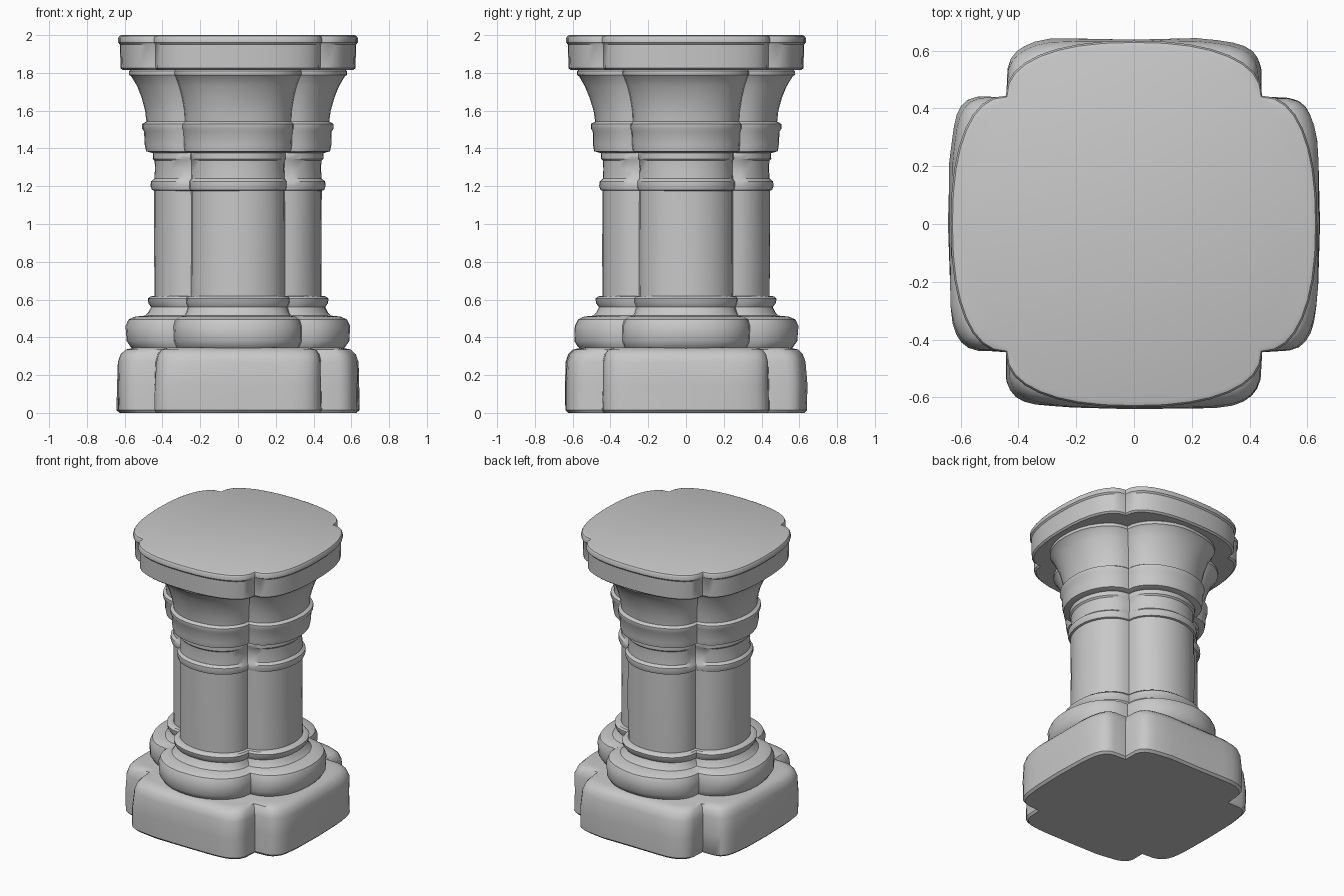
import bpy, bmesh, math
from mathutils import Vector, noise

cube = bpy.data.objects.get("Cube")
if cube:
    bpy.data.objects.remove(cube, do_unlink=True)

stone = bpy.data.materials.new("grey stone")
stone.use_nodes = True
GREY = (0.58, 0.58, 0.58, 1)
stone.diffuse_color = GREY
stone.node_tree.nodes["Principled BSDF"].inputs["Base Color"].default_value = GREY

SEGS = 16  # points along each of the four lobes


def four_lobes(half, notch, square):
    """Outline of four rounded lobes meeting at inward corners."""
    points = []
    for quarter in range(4):
        turn = quarter * math.pi / 2
        for i in range(SEGS):
            a = -math.pi / 2 + math.pi * i / SEGS
            c, s = max(math.cos(a), 0), math.sin(a)
            x = notch + (half - notch) * c ** (2 / square)
            y = notch * math.copysign(abs(s) ** (2 / square), s)
            points.append((x * math.cos(turn) - y * math.sin(turn),
                           x * math.sin(turn) + y * math.cos(turn)))
    return points


def loft(name, profile, depth, square, wear=0.0):
    """Stack lobed outlines; depth is the notch as a share of the half width."""
    bm = bmesh.new()
    rings = []
    for z, half in profile:
        ring = []
        for x, y in four_lobes(half, half * depth, square):
            k = 1 + wear * noise.noise(Vector((x * 5, y * 5, z * 5)))
            ring.append(bm.verts.new((x * k, y * k, z)))
        rings.append(ring)
    for low, high in zip(rings, rings[1:]):
        for i in range(len(low)):
            j = (i + 1) % len(low)
            bm.faces.new((low[i], low[j], high[j], high[i]))
    bm.faces.new(rings[0][::-1])
    bm.faces.new(rings[-1])
    mesh = bpy.data.meshes.new(name)
    bm.to_mesh(mesh)
    bm.free()
    mesh.materials.append(stone)
    obj = bpy.data.objects.new(name, mesh)
    bpy.context.collection.objects.link(obj)
    bpy.ops.object.select_all(action='DESELECT')
    obj.select_set(True)
    bpy.context.view_layer.objects.active = obj
    bpy.ops.object.shade_smooth_by_angle(angle=math.radians(35))
    return obj


# Heavy worn block at the foot
loft("plinth", [(0, 0.625), (0.015, 0.64), (0.15, 0.64), (0.27, 0.635),
                (0.31, 0.62), (0.335, 0.595), (0.345, 0.55)], 0.69, 4.5, 0.02)

# Wide rounded moulding with a hollow and a small collar above it
loft("base_moulding", [(0.33, 0.55), (0.35, 0.57), (0.38, 0.59), (0.46, 0.592),
                       (0.495, 0.575), (0.51, 0.54), (0.515, 0.49), (0.53, 0.475),
                       (0.56, 0.46), (0.58, 0.475), (0.605, 0.48), (0.617, 0.465),
                       (0.62, 0.44)], 0.57, 2.1, 0.015)

# Clustered shaft
loft("shaft", [(0.6, 0.443), (0.9, 0.443), (1.2, 0.443)], 0.56, 2, 0.01)

# Neck with a ring at each end
loft("neck", [(1.175, 0.44), (1.18, 0.455), (1.2, 0.462), (1.225, 0.46),
              (1.24, 0.442), (1.29, 0.438), (1.335, 0.44), (1.345, 0.45),
              (1.375, 0.45), (1.385, 0.44)], 0.56, 2, 0.01)

# Flaring capital with a band at its foot
loft("capital", [(1.375, 0.45), (1.385, 0.485), (1.42, 0.492), (1.49, 0.495),
                 (1.505, 0.505), (1.53, 0.505), (1.542, 0.483), (1.6, 0.49),
                 (1.67, 0.51), (1.73, 0.535), (1.78, 0.565), (1.79, 0.577),
                 (1.81, 0.577), (1.825, 0.56)], 0.58, 2, 0.012)

# Flat slab on top
loft("top_slab", [(1.815, 0.61), (1.825, 0.622), (1.95, 0.625), (1.96, 0.634),
                  (1.985, 0.634), (1.995, 0.628), (2.0, 0.615)], 0.7, 2.3)
